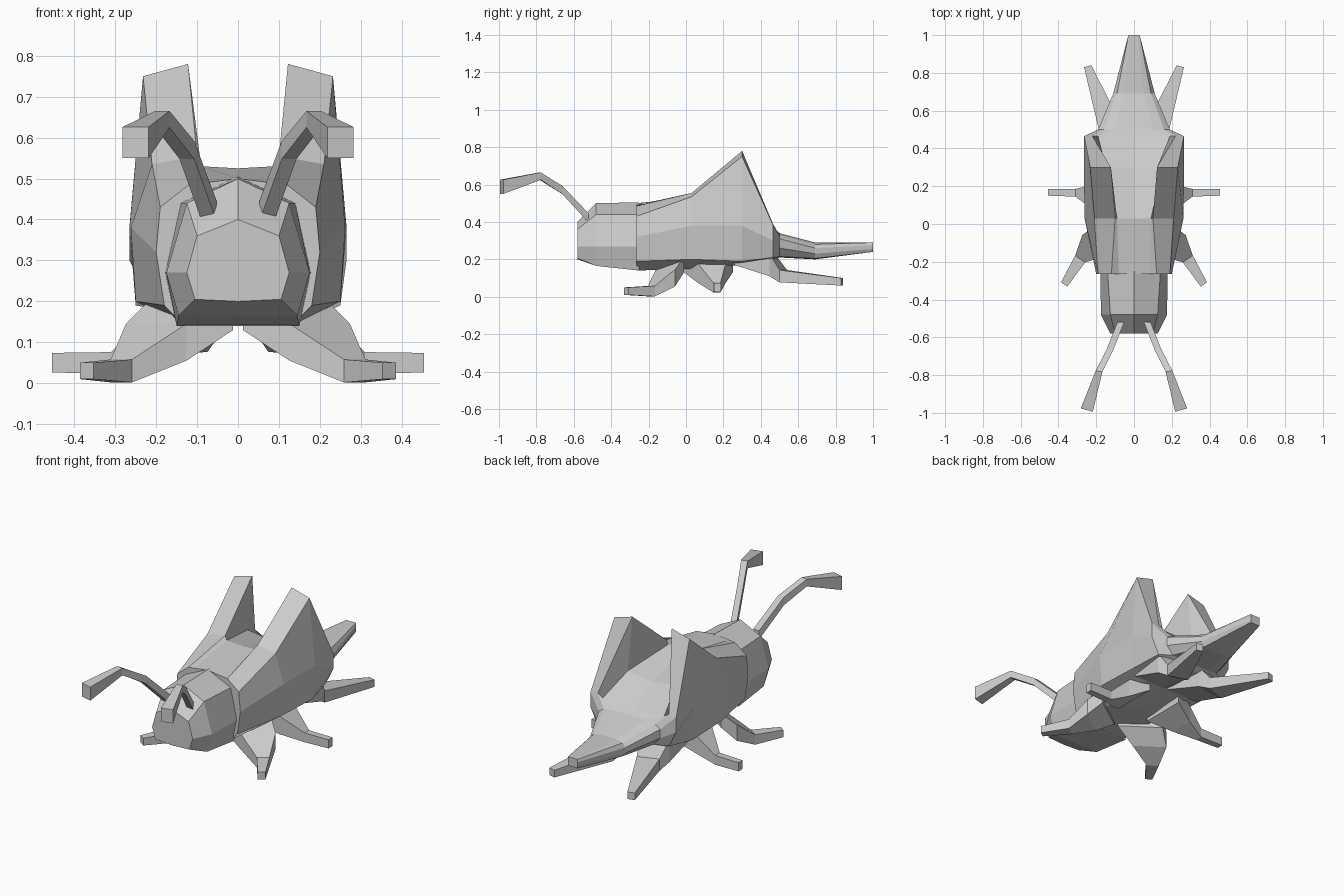
import bpy, bmesh
from math import radians, cos, sin


def loft(name, rings, mirror=False):
    """Skin closed rings of equal length and cap both ends."""
    bm = bmesh.new()
    loops = [[bm.verts.new(p) for p in ring] for ring in rings]
    n = len(loops[0])
    for a, b in zip(loops, loops[1:]):
        for i in range(n):
            j = (i + 1) % n
            bm.faces.new((a[i], a[j], b[j], b[i]))
    bm.faces.new(loops[0])
    bm.faces.new(loops[-1])
    bmesh.ops.recalc_face_normals(bm, faces=bm.faces)
    mesh = bpy.data.meshes.new(name)
    bm.to_mesh(mesh)
    bm.free()
    ob = bpy.data.objects.new(name, mesh)
    bpy.context.collection.objects.link(ob)
    if mirror:
        ob.modifiers.new("Mirror", 'MIRROR').use_mirror_merge = False
    return ob


def section(y, half):
    """Symmetric ring from a half profile running bottom centre to top centre."""
    pts = half + [(-x, z) for x, z in half[-2:0:-1]]
    return [(x, y, z) for x, z in pts]


def limb(name, stations):
    """Mirrored four-sided limb; station = centre, half width, half height, yaw of the width axis."""
    rings = []
    for x, y, z, w, h, yaw in stations:
        c, s = cos(radians(yaw)) * w, sin(radians(yaw)) * w
        rings.append([(x - c, y - s, z - h), (x + c, y + s, z - h),
                      (x + c, y + s, z + h), (x - c, y - s, z + h)])
    return loft(name, rings, True)


# Body with raised wing cases and a tapering tail
loft("body", [
    section(-0.265, [(0, .14), (.13, .14), (.18, .19), (.20, .32),
                     (.19, .43), (.12, .485), (.08, .49), (0, .50)]),
    section(0.03, [(0, .15), (.15, .15), (.25, .20), (.262, .38),
                   (.21, .535), (.10, .555), (.09, .53), (0, .525)]),
    section(0.30, [(0, .18), (.14, .17), (.25, .19), (.265, .38),
                   (.232, .75), (.122, .78), (.15, .47), (0, .45)]),
    section(0.465, [(0, .20), (.10, .19), (.22, .21), (.265, .30),
                    (.265, .385), (.22, .39), (.19, .37), (0, .365)]),
    section(0.50, [(0, .21), (.10, .21), (.15, .215), (.19, .26),
                   (.19, .31), (.16, .33), (.10, .34), (0, .34)]),
    section(0.69, [(0, .20), (.05, .20), (.09, .205), (.11, .23),
                   (.11, .26), (.09, .28), (.05, .29), (0, .29)]),
    section(1.0, [(0, .24), (.02, .24), (.03, .24), (.03, .255),
                  (.03, .275), (.03, .29), (.02, .29), (0, .29)]),
])

# Faceted head
loft("head", [
    section(-0.58, [(0, .20), (.105, .205), (.125, .27), (.10, .36), (0, .40)]),
    section(-0.48, [(0, .165), (.145, .165), (.175, .27), (.125, .44), (0, .50)]),
    section(-0.25, [(0, .14), (.15, .14), (.178, .27), (.14, .44), (0, .505)]),
])

# Antennae
limb("antennae", [
    (.07, -.52, .42, .018, .025, 0),
    (.125, -.66, .57, .018, .022, 0),
    (.185, -.78, .645, .018, .02, 10),
    (.25, -.985, .588, .033, .038, 15),
])

# Three pairs of legs, flaring out of the belly
limb("front_legs", [
    (.11, -.08, .17, .12, .04, 35),
    (.20, -.11, .10, .09, .045, 35),
    (.285, -.185, .03, .032, .028, 35),
    (.37, -.32, .03, .02, .02, 35),
])
limb("middle_legs", [
    (.10, .12, .18, .13, .05, 90),
    (.21, .14, .12, .07, .05, 90),
    (.31, .165, .05, .02, .026, 90),
    (.455, .168, .05, .018, .024, 90),
])
limb("rear_legs", [
    (.11, .26, .21, .10, .04, 0),
    (.13, .46, .17, .08, .06, -10),
    (.13, .52, .11, .06, .033, -20),
    (.245, .835, .08, .02, .02, -15),
])
